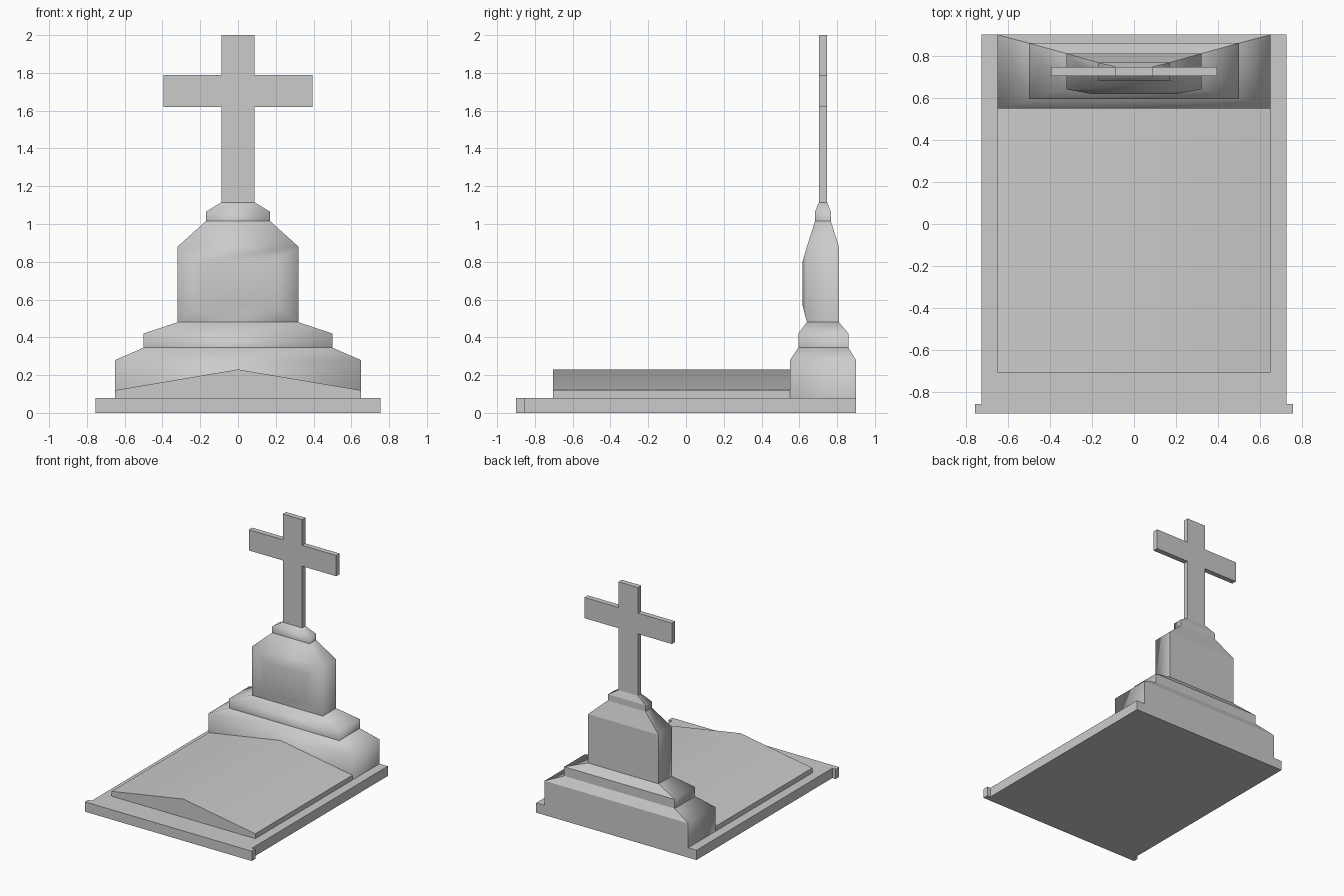
import bpy
import bmesh
import math
from mathutils import Vector

if "Cube" in bpy.data.objects:
    bpy.data.objects.remove(bpy.data.objects["Cube"])


def finish(bm, name):
    bmesh.ops.recalc_face_normals(bm, faces=bm.faces)
    mesh = bpy.data.meshes.new(name)
    bm.to_mesh(mesh)
    bm.free()
    obj = bpy.data.objects.new(name, mesh)
    bpy.context.collection.objects.link(obj)
    return obj


def smooth_by_angle(obj, degrees):
    bpy.ops.object.select_all(action='DESELECT')
    obj.select_set(True)
    bpy.context.view_layer.objects.active = obj
    bpy.ops.object.shade_smooth_by_angle(angle=math.radians(degrees))


def extrude(name, points, depth):
    """Closed prism: planar outline swept along the depth vector."""
    bm = bmesh.new()
    face = bm.faces.new([bm.verts.new(p) for p in points])
    res = bmesh.ops.extrude_face_region(bm, geom=[face], use_keep_orig=True)
    moved = [g for g in res["geom"] if isinstance(g, bmesh.types.BMVert)]
    bmesh.ops.translate(bm, verts=moved, vec=Vector(depth))
    return finish(bm, name)


def mirrored(half):
    """Complete an x-symmetric outline from its right half."""
    return half + [(-x, v) for x, v in reversed(half) if x > 0]


def tier(name, rings, panel=None):
    """Open rectangular loft; each ring is (half width, front y, back y, z)."""
    bm = bmesh.new()
    loops = [[bm.verts.new(p) for p in
              ((-w, f, z), (w, f, z), (w, b, z), (-w, b, z))]
             for w, f, b, z in rings]
    front = None
    for lo, hi in zip(loops, loops[1:]):
        for i in range(4):
            j = (i + 1) % 4
            face = bm.faces.new((lo[i], lo[j], hi[j], hi[i]))
            front = front or face
    # Raised panel on the front face
    if panel:
        w, y, z0, z1 = panel
        zmid = (rings[0][3] + rings[1][3]) / 2
        bmesh.ops.inset_individual(bm, faces=[front], thickness=0.05)
        for v in front.verts:
            v.co = (math.copysign(w, v.co.x), y, z0 if v.co.z < zmid else z1)
    bmesh.ops.recalc_face_normals(bm, faces=bm.faces)
    # Soft front and ends, crisp back
    for face in bm.faces:
        face.smooth = True
        if face.normal.y > 0.3:
            for e in face.edges:
                e.smooth = False
    return finish(bm, name)


# Base plate with a wider front lip
plate = mirrored([(0.755, -0.9), (0.755, -0.855), (0.725, -0.855), (0.725, 0.9)])
extrude("base_plate", [(x, y, 0) for x, y in plate], (0, 0, 0.08))

# Low gabled grave slab
gable = mirrored([(0.65, 0.08), (0.65, 0.12), (0, 0.23)])
slab = extrude("grave_slab", [(x, -0.705, z) for x, z in gable], (0, 1.255, 0))
smooth_by_angle(slab, 30)

# Stepped pedestal
tier("lower_plinth", [(0.65, 0.55, 0.9, 0.08), (0.65, 0.55, 0.9, 0.28),
                      (0.5, 0.595, 0.86, 0.345)])
tier("upper_plinth", [(0.5, 0.595, 0.86, 0.345), (0.5, 0.595, 0.86, 0.42),
                      (0.32, 0.64, 0.81, 0.48)])
tier("headstone", [(0.32, 0.64, 0.81, 0.48), (0.32, 0.64, 0.81, 0.88),
                   (0.17, 0.683, 0.767, 1.015)], panel=(0.195, 0.617, 0.57, 0.80))
tier("cross_socket", [(0.17, 0.683, 0.767, 1.015), (0.17, 0.683, 0.767, 1.065),
                      (0.088, 0.704, 0.747, 1.115)])

# Cross
outline = mirrored([(0.088, 1.115), (0.088, 1.62), (0.395, 1.62),
                    (0.395, 1.79), (0.088, 1.79), (0.088, 2.0)])
extrude("cross", [(x, 0.704, z) for x, z in outline], (0, 0.043, 0))
